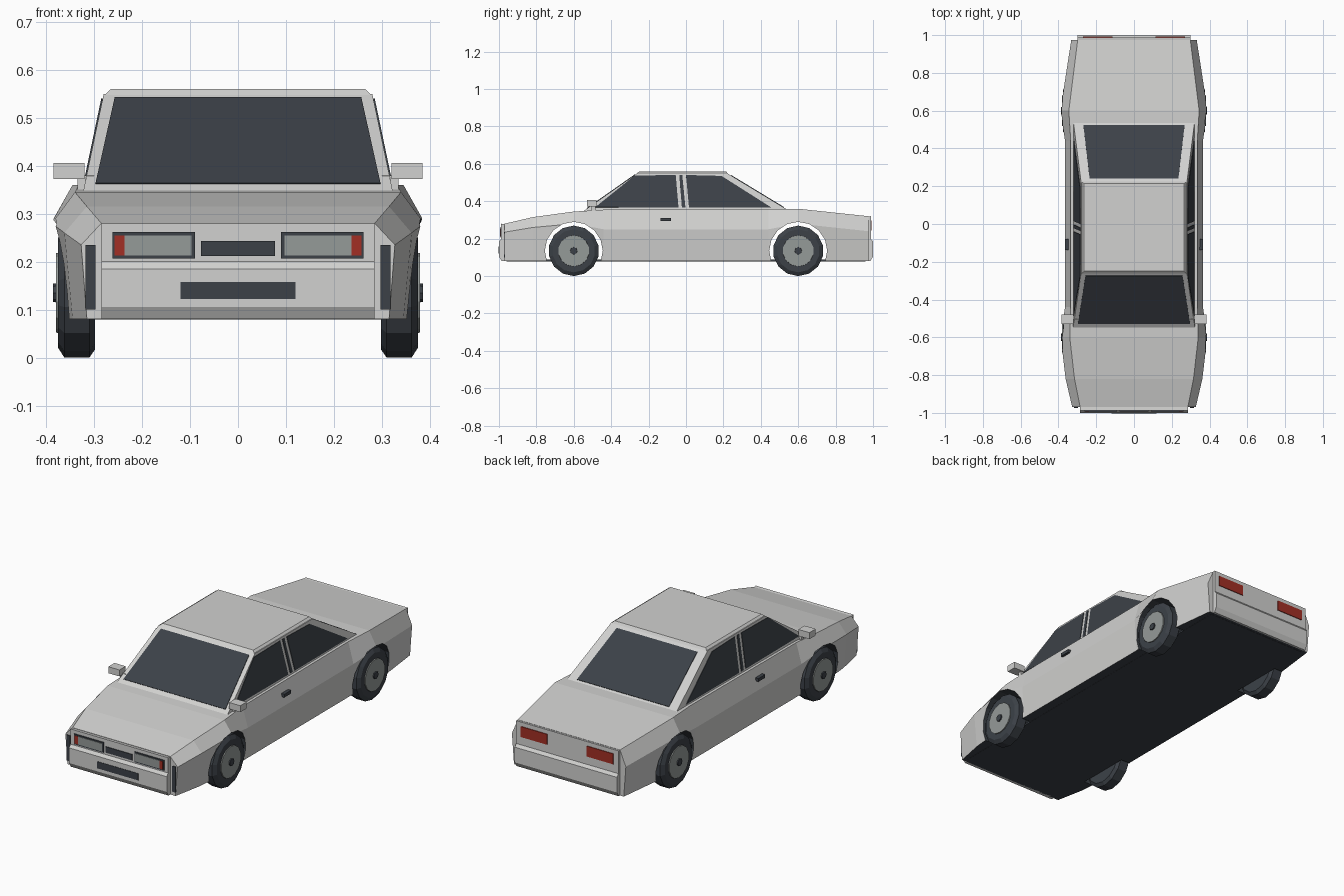
import bpy, bmesh, math
from mathutils import Vector, Matrix

if "Cube" in bpy.data.objects:
    bpy.data.objects.remove(bpy.data.objects["Cube"])


def material(name, rgb):
    m = bpy.data.materials.new(name)
    m.use_nodes = True
    m.diffuse_color = (*rgb, 1)
    m.node_tree.nodes["Principled BSDF"].inputs["Base Color"].default_value = (*rgb, 1)
    return m


paint = material("silver_paint", (0.64, 0.64, 0.63))
dark = material("charcoal", (0.045, 0.053, 0.064))
lens = material("grey_lens", (0.30, 0.325, 0.315))
red = material("red_lamp", (0.36, 0.028, 0.018))


def finish(bm, name, *mats):
    bmesh.ops.recalc_face_normals(bm, faces=bm.faces)
    me = bpy.data.meshes.new(name)
    bm.to_mesh(me)
    bm.free()
    for m in mats:
        me.materials.append(m)
    ob = bpy.data.objects.new(name, me)
    bpy.context.collection.objects.link(ob)
    return ob


def loft(name, rings, *mats):
    bm = bmesh.new()
    loops = [[bm.verts.new(p) for p in ring] for ring in rings]
    for a, b in zip(loops, loops[1:]):
        for i in range(len(a)):
            j = (i + 1) % len(a)
            bm.faces.new((a[i], a[j], b[j], b[i]))
    bm.faces.new(loops[0])
    bm.faces.new(loops[-1])
    return finish(bm, name, *mats)


def box(name, xs, ys, zs, mat):
    rings = [[(xs[0], y, zs[0]), (xs[1], y, zs[0]), (xs[1], y, zs[1]), (xs[0], y, zs[1])] for y in ys]
    return loft(name, rings, mat)


def plate(name, points, outward, mat, thick=0.005):
    # Thin slab lying on the surface through the given corners
    pts = [Vector(p) for p in points]
    n = (pts[1] - pts[0]).cross(pts[2] - pts[0]).normalized()
    if n.dot(Vector(outward)) < 0:
        n.negate()
    return loft(name, [[p - n * 0.002 for p in pts], [p + n * (thick - 0.002) for p in pts]], mat)


def turned(name, profile, sides, centre, side, mats, rule=None):
    # Solid turned about the x axis from (x, radius) pairs
    rings = []
    for x, r in profile:
        rings.append([(side * x, centre[0] + r * math.sin(t), centre[1] + r * math.cos(t))
                      for t in (2 * math.pi * k / sides for k in range(sides))])
    return loft(name, rings, *mats)


SIDES = ((1, "left"), (-1, "right"))

# Lower body: y, bottom half width, shoulder half width, shoulder z, top half width, top z
stations = [
    (-0.97, 0.315, 0.327, 0.235, 0.285, 0.28),
    (-0.82, 0.345, 0.362, 0.26, 0.315, 0.315),
    (-0.6, 0.365, 0.388, 0.28, 0.34, 0.345),
    (-0.44, 0.35, 0.365, 0.25, 0.335, 0.355),
    (0.44, 0.35, 0.365, 0.25, 0.335, 0.36),
    (0.6, 0.365, 0.39, 0.28, 0.345, 0.36),
    (0.975, 0.32, 0.332, 0.24, 0.298, 0.32),
]
rings = []
for y, wb, ws, zs, wt, zt in stations:
    half = [(wb, 0.08), (ws, zs), (wt, zt)]
    rings.append([(x, y, z) for x, z in half] + [(-x, y, z) for x, z in reversed(half)])
body = loft("body", rings, paint, dark)
for f in body.data.polygons:
    f.material_index = 1 if f.normal.z < -0.9 else 0

# Wheel arches cut through the body
cutters = []
for y in (-0.6, 0.6):
    c = turned("arch_cutter", [(-0.6, 0.155), (0.6, 0.155)], 16, (y, 0.135), 1, (paint, dark))
    for f in c.data.polygons:
        f.material_index = 1
    c.hide_render = True
    mod = body.modifiers.new("arch", "BOOLEAN")
    mod.operation = "DIFFERENCE"
    mod.solver = "EXACT"
    mod.object = c
    cutters.append(c)
bpy.context.view_layer.update()
cut = bpy.data.meshes.new_from_object(body.evaluated_get(bpy.context.evaluated_depsgraph_get()))
body.modifiers.clear()
body.data = cut
for c in cutters:
    bpy.data.objects.remove(c)
box("floor", (-0.298, 0.298), (-0.96, 0.96), (0.079, 0.088), dark)

# Nose and tail panels with a stepped bumper
for name, s, top, w in (("nose_panel", -1, 0.28, 0.285), ("tail_panel", 1, 0.32, 0.298)):
    prof = [(0.96, top - 0.003), (0.988, top), (0.988, 0.2), (1.0, 0.185), (1.0, 0.105), (0.985, 0.08), (0.96, 0.08)]
    loft(name, [[(x, s * y, z) for y, z in prof] for x in (-w, w)], paint)

# Front grilles and lamps, rear lamps
FRONT = (-0.992, -0.985)
box("upper_grille", (-0.077, 0.077), FRONT, (0.212, 0.243), dark)
box("lower_grille", (-0.12, 0.12), (-1.002, -0.996), (0.122, 0.158), dark)
for s, label in SIDES:
    def lamp(part, x0, x1, ys, zs, mat):
        box(f"{label}_{part}", sorted((s * x0, s * x1)), ys, zs, mat)
    lamp("headlight_frame", 0.09, 0.262, FRONT, (0.207, 0.262), dark)
    lamp("headlight", 0.097, 0.237, (-0.994, -0.99), (0.213, 0.255), lens)
    lamp("indicator", 0.237, 0.257, (-0.994, -0.99), (0.213, 0.255), red)
    lamp("tail_lamp", 0.115, 0.27, (0.985, 0.992), (0.243, 0.298), red)
    lamp("corner_seam", 0.297, 0.318, (-0.974, -0.967), (0.1, 0.235), dark)

# Cabin: sloping sides, windscreen and rear screen
Z0, Z1 = 0.35, 0.55


def side_x(z):
    return 0.322 - 0.042 * (z - Z0) / (Z1 - Z0)


def front_y(z):
    return -0.545 + 0.285 * (z - Z0) / (Z1 - Z0)


def rear_y(z):
    return 0.55 - 0.33 * (z - Z0) / (Z1 - Z0)


def cabin_ring(z):
    x, a, b = side_x(z), front_y(z), rear_y(z)
    return [(-x, a, z), (x, a, z), (x, b, z), (-x, b, z)]


loft("cabin", [cabin_ring(Z0 - 0.01), cabin_ring(Z1)], paint)
loft("roof", [[(sx * w, y, z) for sx, y in ((-1, a), (1, a), (1, b), (-1, b))]
              for w, a, b, z in ((0.28, -0.265, 0.225, 0.546), (0.265, -0.25, 0.215, 0.56))], paint)


def screen(name, y_at, low, high, w_low, w_high, out):
    plate(name, [(-w_low, y_at(low), low), (w_low, y_at(low), low),
                 (w_high, y_at(high), high), (-w_high, y_at(high), high)], out, dark)


screen("windscreen", front_y, 0.362, 0.541, 0.297, 0.257, (0, -1, 1))
screen("rear_screen", rear_y, 0.366, 0.538, 0.268, 0.235, (0, 1, 1))

# Side windows, mirrors and door handles
windows = {
    "front_window": [(-0.485, 0.368), (-0.275, 0.537), (-0.055, 0.54), (-0.04, 0.366)],
    "pillar_strip": [(-0.036, 0.54), (-0.02, 0.54), (-0.003, 0.366), (-0.022, 0.366)],
    "rear_window": [(0.0, 0.54), (0.19, 0.535), (0.455, 0.367), (0.016, 0.366)],
}
for s, label in SIDES:
    for part, pts in windows.items():
        plate(f"{label}_{part}", [(s * side_x(z), y, z) for y, z in pts], (s, 0, 0), dark)
    box(f"{label}_mirror", sorted((s * 0.32, s * 0.385)), (-0.53, -0.478), (0.372, 0.406), paint)
    box(f"{label}_mirror_stalk", sorted((s * 0.3, s * 0.335)), (-0.505, -0.485), (0.35, 0.38), paint)
    box(f"{label}_door_handle", sorted((s * 0.34, s * 0.366)), (-0.137, -0.08), (0.294, 0.311), dark)

# Wheels
for s, label in SIDES:
    for y, end in ((-0.6, "front"), (0.6, "rear")):
        hub = (y, 0.135)
        turned(f"{end}_{label}_tyre", [(0.298, 0.118), (0.31, 0.135), (0.362, 0.135), (0.375, 0.115)],
               14, hub, s, (dark,))
        turned(f"{end}_{label}_rim", [(0.36, 0.085), (0.38, 0.083)], 14, hub, s, (lens,))
        turned(f"{end}_{label}_hub_cap", [(0.37, 0.021), (0.386, 0.019)], 8, hub, s, (dark,))
